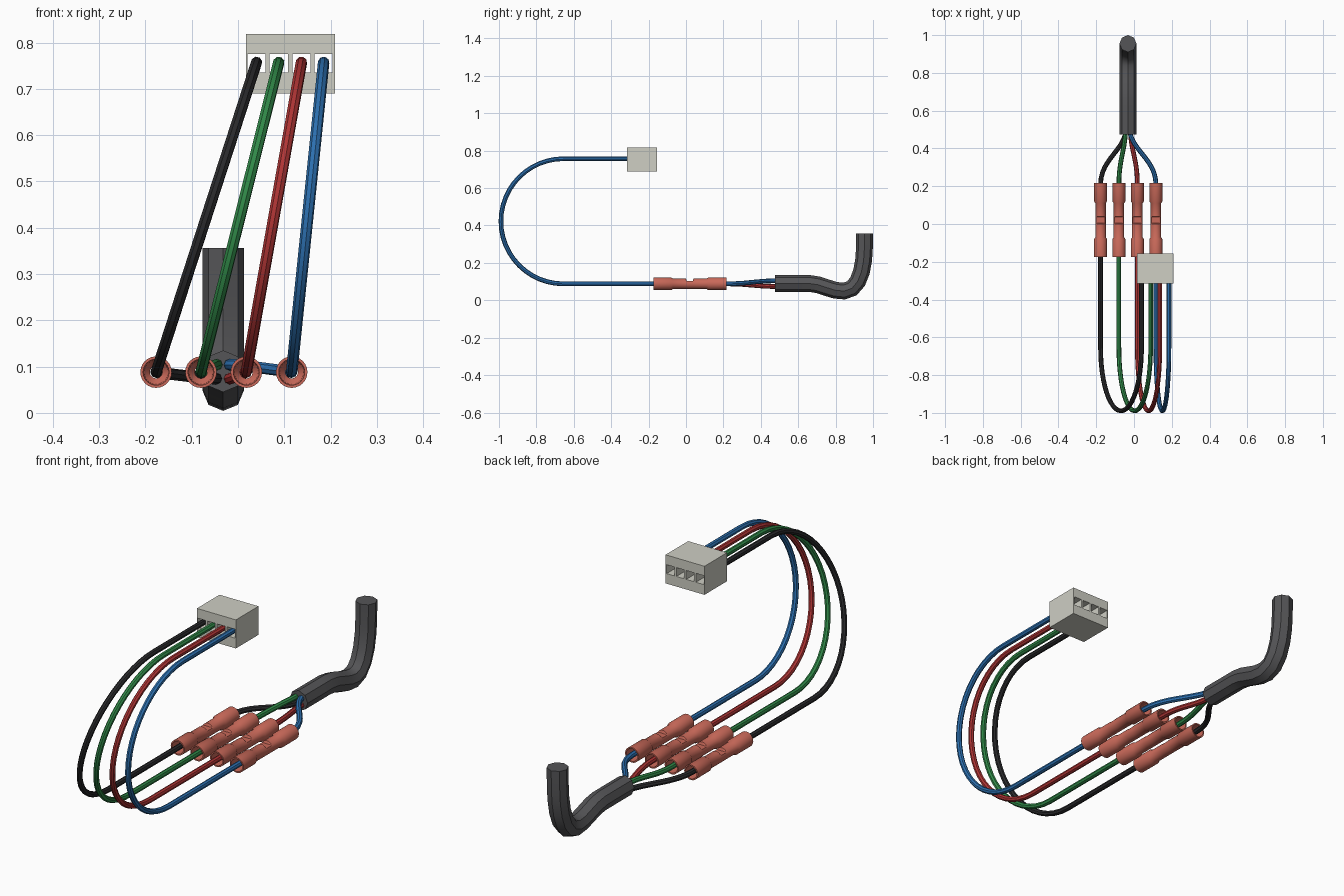
import bpy, bmesh
from math import pi, sin, cos, radians

if "Cube" in bpy.data.objects:
    bpy.data.objects.remove(bpy.data.objects["Cube"])

COLORS = {
    "black": (0.023, 0.023, 0.025), "green": (0.03, 0.25, 0.065),
    "red": (0.43, 0.035, 0.035), "blue": (0.025, 0.16, 0.43),
    "coral": (0.58, 0.14, 0.10), "sheath": (0.09, 0.09, 0.095),
    "ivory": (0.62, 0.62, 0.55),
}
MATS = {}
for key, rgb in COLORS.items():
    MATS[key] = bpy.data.materials.new(key)
    MATS[key].diffuse_color = (*rgb, 1)


def finish(obj, color):
    obj.data.materials.clear()
    obj.data.materials.append(MATS[color])
    bpy.ops.object.select_all(action='DESELECT')
    obj.select_set(True)
    bpy.context.view_layer.objects.active = obj
    if obj.type == 'CURVE':
        bpy.ops.object.convert(target='MESH')
        obj = bpy.context.object
    bpy.ops.object.shade_smooth_by_angle(angle=radians(32))
    return obj


def tube(name, points, radius, color, bezier=False, res=8):
    """Octagonal tube swept along the points."""
    cu = bpy.data.curves.new(name, 'CURVE')
    cu.dimensions = '3D'
    cu.bevel_depth = radius
    cu.bevel_resolution = 2
    cu.use_fill_caps = True
    cu.resolution_u = res
    sp = cu.splines.new('BEZIER' if bezier else 'POLY')
    if bezier:
        sp.bezier_points.add(len(points) - 1)
        for bp, (co, left, right) in zip(sp.bezier_points, points):
            bp.handle_left_type = bp.handle_right_type = 'FREE'
            bp.co, bp.handle_left, bp.handle_right = co, left, right
    else:
        sp.points.add(len(points) - 1)
        for p, co in zip(sp.points, points):
            p.co = (*co, 1)
    obj = bpy.data.objects.new(name, cu)
    bpy.context.collection.objects.link(obj)
    return finish(obj, color)


def box(bm, x0, x1, y0, y1, z0, z1):
    verts = bmesh.ops.create_cube(bm, size=1)["verts"]
    for v in verts:
        v.co.x = x1 if v.co.x > 0 else x0
        v.co.y = y1 if v.co.y > 0 else y0
        v.co.z = z1 if v.co.z > 0 else z0


def mesh_object(name, bm):
    bmesh.ops.recalc_face_normals(bm, faces=bm.faces)
    me = bpy.data.meshes.new(name)
    bm.to_mesh(me)
    bm.free()
    obj = bpy.data.objects.new(name, me)
    bpy.context.collection.objects.link(obj)
    return obj


# Crimp sleeve profile (y, radius, dented): outside front to back, then the bore
SLEEVE = [(-0.175, 0.034, 0), (-0.08, 0.034, 0), (-0.07, 0.028, 0),
          (0.0, 0.028, 0), (0.004, 0.028, 1), (0.036, 0.028, 1), (0.04, 0.028, 0),
          (0.11, 0.028, 0), (0.12, 0.034, 0), (0.217, 0.034, 0),
          (0.217, 0.028, 0), (0.125, 0.026, 0), (0.11, 0.0135, 0),
          (-0.07, 0.0135, 0), (-0.085, 0.026, 0), (-0.175, 0.028, 0)]
SIDES = 24


def sleeve(name, x, z):
    bm = bmesh.new()
    rings = []
    for y, r, dented in SLEEVE:
        ring = []
        for i in range(SIDES):
            a = 2 * pi * i / SIDES
            dz = r * sin(a)
            if dented:
                dz = min(dz, 0.016)
            ring.append(bm.verts.new((x + r * cos(a), y, z + dz)))
        rings.append(ring)
    for a, b in zip(rings, rings[1:] + rings[:1]):
        for i in range(SIDES):
            j = (i + 1) % SIDES
            bm.faces.new((a[i], a[j], b[j], b[i]))
    return finish(mesh_object(name, bm), "coral")


Z_LOW, Z_HIGH, ARC_Y = 0.088, 0.757, -0.655
# colour, x at sleeve, x at connector, start point at the cable sheath
WIRES = [("black", -0.177, 0.040, (-0.047, 0.074)),
         ("green", -0.080, 0.088, (-0.046, 0.104)),
         ("red", 0.018, 0.137, (-0.018, 0.074)),
         ("blue", 0.116, 0.185, (-0.018, 0.104))]

for color, xl, xh, (xs, zs) in WIRES:
    # looped wire: straight, half circle leaning sideways, straight
    R = (Z_HIGH - Z_LOW) / 2
    pts = [(xl, 0.01, Z_LOW)]
    for i in range(25):
        t = pi * i / 24
        k = (1 - cos(t)) / 2
        pts.append((xl + (xh - xl) * k, ARC_Y - R * sin(t), Z_LOW + 2 * R * k))
    pts.append((xh, -0.28, Z_HIGH))
    tube(color + "_loop_wire", pts, 0.0125, color)
    # short wire from sleeve into sheath
    a, b, c, d = (xl, 0.03, Z_LOW), (xl, 0.21, Z_LOW), (xs, 0.47, zs), (xs, 0.52, zs)
    tube(color + "_lead_wire",
         [(a, a, (xl, 0.09, Z_LOW)),
          (b, (xl, 0.15, Z_LOW), (xl, 0.33, Z_LOW)),
          (c, (xs - (xs - xl) * 0.2, 0.38, zs), (xs, 0.49, zs)),
          (d, (xs, 0.51, zs), d)], 0.0125, color, bezier=True, res=10)
    sleeve(color + "_crimp_sleeve", xl, Z_LOW)

# Cable sheath with a bend upwards
SX = -0.032
path = [((0.475, 0.09), (0.45, 0.09), (0.54, 0.09)),
        ((0.66, 0.09), (0.60, 0.09), (0.72, 0.09)),
        ((0.845, 0.049), (0.78, 0.046), (0.91, 0.052)),
        ((0.949, 0.21), (0.939, 0.13), (0.954, 0.26)),
        ((0.955, 0.356), (0.955, 0.31), (0.955, 0.40))]
tube("cable_sheath", [[(SX, y, z) for y, z in p] for p in path],
     0.045, "sheath", bezier=True, res=4)

# Connector block with four square through holes
bm = bmesh.new()
box(bm, 0.017, 0.21, -0.315, -0.155, 0.69, 0.818)
connector = mesh_object("connector_block", bm)
bm = bmesh.new()
for _, _, xh, _ in WIRES:
    box(bm, xh - 0.0195, xh + 0.0195, -0.4, -0.1, 0.735, 0.775)
cutter = mesh_object("connector_hole_cutter", bm)
cutter.hide_render = True
mod = connector.modifiers.new("holes", 'BOOLEAN')
mod.object = cutter
mod.operation = 'DIFFERENCE'
mod.solver = 'EXACT'
bpy.context.view_layer.objects.active = connector
bpy.ops.object.modifier_apply(modifier=mod.name)
bpy.data.objects.remove(cutter)
finish(connector, "ivory")

for m in bpy.data.materials:
    if m.users and not m.is_grease_pencil:
        m.use_nodes = True
        m.node_tree.nodes["Principled BSDF"].inputs["Base Color"].default_value = m.diffuse_color
